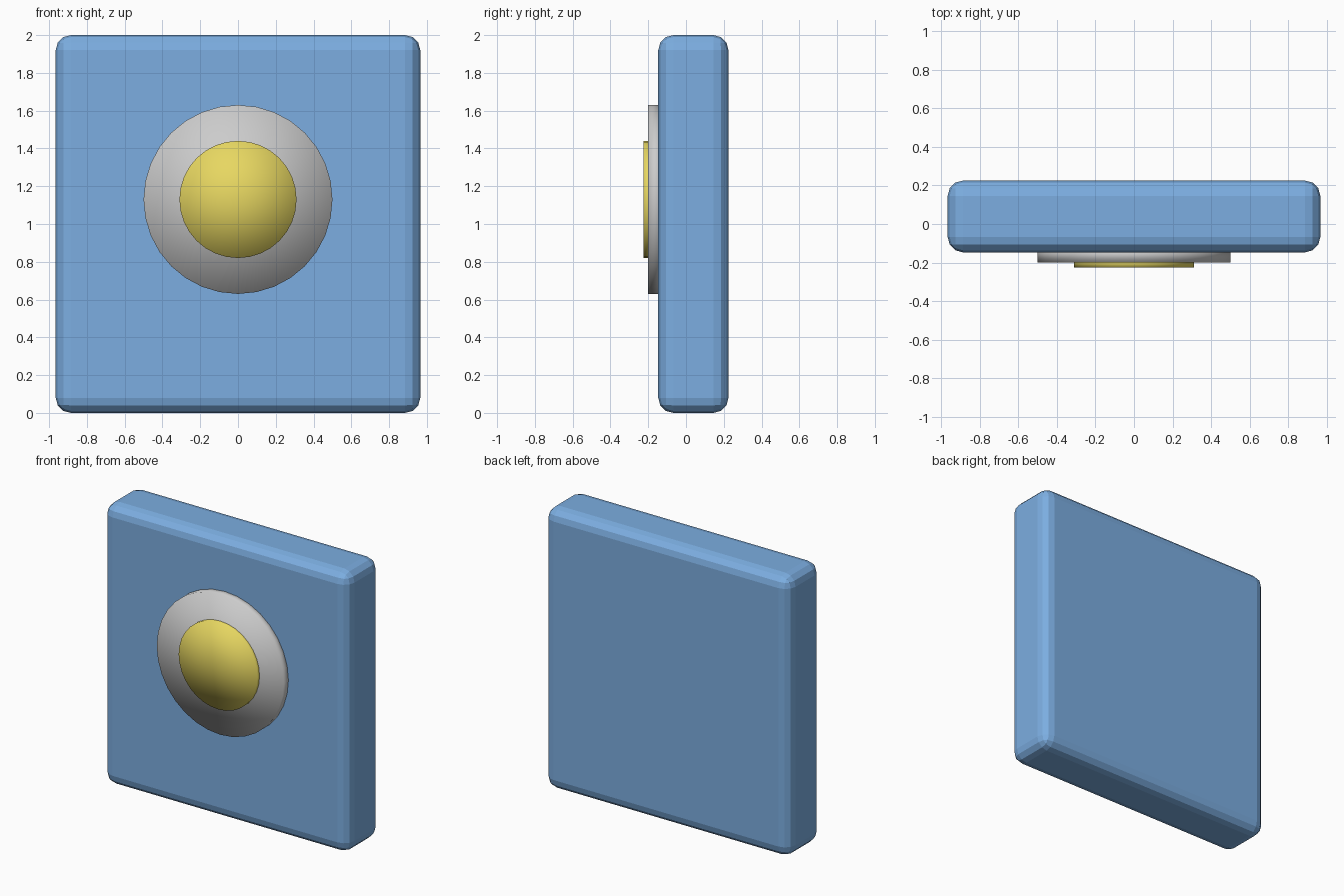
import bpy
import math

if "Cube" in bpy.data.objects:
    bpy.data.objects.remove(bpy.data.objects["Cube"])


def colour(obj, name, rgb):
    mat = bpy.data.materials.new(name)
    mat.diffuse_color = (*rgb, 1)
    mat.use_nodes = True
    mat.node_tree.nodes["Principled BSDF"].inputs["Base Color"].default_value = mat.diffuse_color
    obj.data.materials.append(mat)


def disc(name, radius, y_front, y_back):
    bpy.ops.mesh.primitive_cylinder_add(
        vertices=32, radius=radius, depth=y_back - y_front, end_fill_type='TRIFAN',
        location=(0, (y_front + y_back) / 2, 1.13), rotation=(math.pi / 2, 0, 0))
    obj = bpy.context.object
    obj.name = name
    bpy.ops.object.shade_smooth()
    return obj


# Square plate with rounded, faceted edges
bpy.ops.mesh.primitive_cube_add(size=1, location=(0, 0.039, 1))
plate = bpy.context.object
plate.name = "plate"
plate.dimensions = (1.93, 0.372, 2)
bpy.ops.object.transform_apply(location=False, rotation=False, scale=True)
bevel = plate.modifiers.new("rounded_edges", 'BEVEL')
bevel.width = 0.08
bevel.segments = 3
colour(plate, "blue", (0.2, 0.42, 0.75))

# Grey surround and yellow button
disc("button_surround", 0.5, -0.2, -0.12)
button = disc("button", 0.31, -0.225, -0.18)
colour(button, "yellow", (0.8, 0.68, 0.12))
